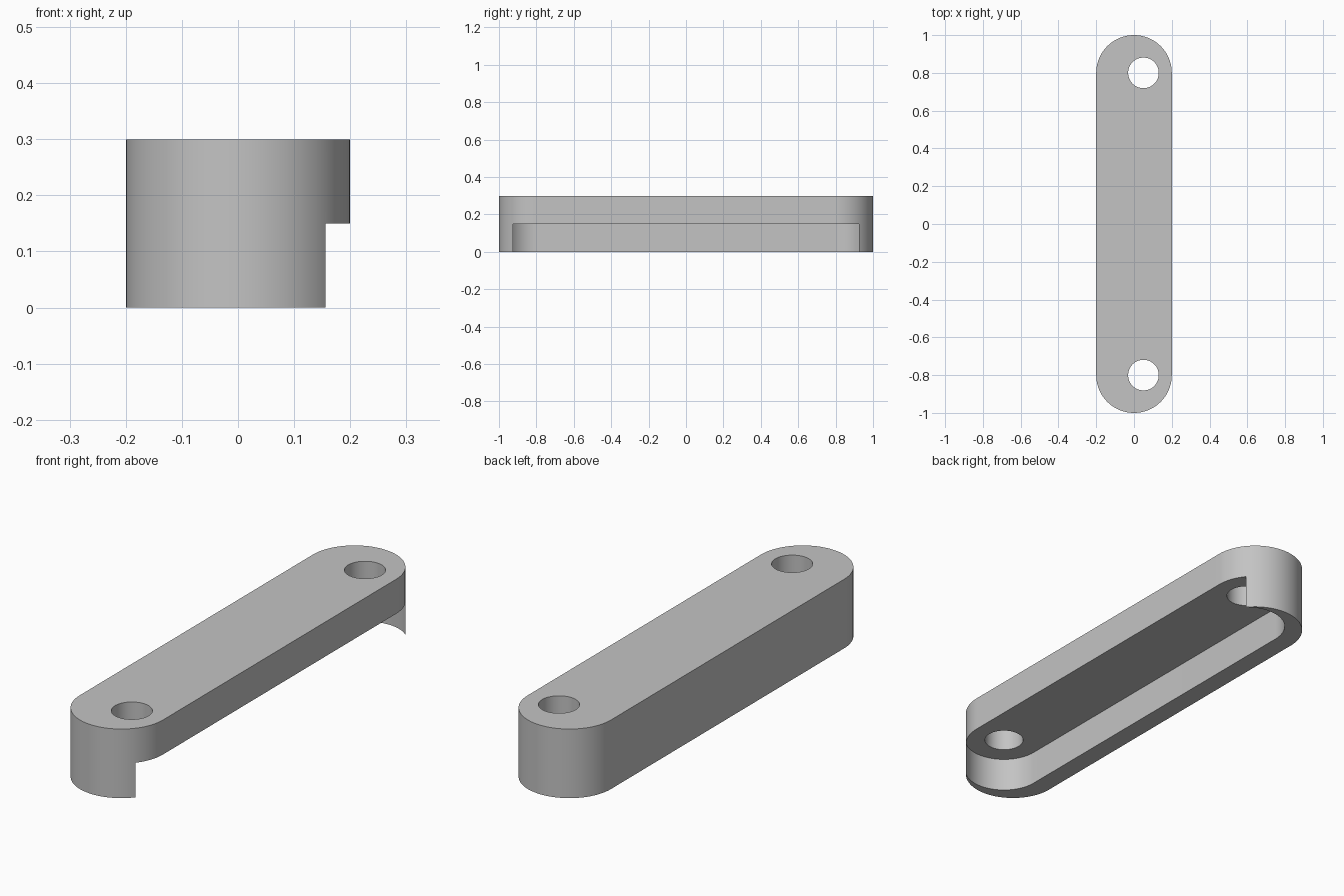
import bpy, bmesh, math

cube = bpy.data.objects.get("Cube")
if cube:
    bpy.data.objects.remove(cube, do_unlink=True)

HALF = 0.8        # distance from the middle to each end centre
SHIFT = 0.05      # sideways offset of the pocket and holes
STEPS = 48        # segments per half circle

grey = bpy.data.materials.new("plain grey")
grey.use_nodes = True
colour = (0.55, 0.55, 0.55, 1)
grey.diffuse_color = colour
grey.node_tree.nodes["Principled BSDF"].inputs["Base Color"].default_value = colour


def slot(name, x, y, half, radius, z0, z1):
    """Upright prism with a round-ended outline; half = 0 gives a cylinder."""
    points = []
    for side in (1, -1):
        for i in range(STEPS + (1 if half else 0)):
            a = math.pi * i / STEPS + (0 if side > 0 else math.pi)
            points.append((x + radius * math.cos(a),
                           y + side * half + radius * math.sin(a), z0))
    bm = bmesh.new()
    face = bm.faces.new([bm.verts.new(p) for p in points])
    new = bmesh.ops.extrude_face_region(bm, geom=[face])["geom"]
    bmesh.ops.translate(bm, vec=(0, 0, z1 - z0),
                        verts=[v for v in new if isinstance(v, bmesh.types.BMVert)])
    bmesh.ops.recalc_face_normals(bm, faces=bm.faces)
    mesh = bpy.data.meshes.new(name)
    bm.to_mesh(mesh)
    bm.free()
    mesh.materials.append(grey)
    obj = bpy.data.objects.new(name, mesh)
    bpy.context.collection.objects.link(obj)
    return obj


# Round-ended bar
bar = slot("link_bar", 0, 0, HALF, 0.2, 0, 0.3)

# Underside pocket, open along one side, and the two pin holes
cutters = [slot("pocket_cutter", SHIFT, 0, HALF, 0.164, -0.1, 0.15)]
for end, sign in (("front", -1), ("back", 1)):
    cutters.append(slot(end + "_hole_cutter", SHIFT, sign * HALF, 0, 0.081, 0.05, 0.4))

bpy.ops.object.select_all(action="DESELECT")
bpy.context.view_layer.objects.active = bar
bar.select_set(True)
for cutter in cutters:
    mod = bar.modifiers.new(cutter.name, "BOOLEAN")
    mod.operation = "DIFFERENCE"
    mod.solver = "EXACT"
    mod.object = cutter
    bpy.ops.object.modifier_apply(modifier=mod.name)
for cutter in cutters:
    bpy.data.objects.remove(cutter, do_unlink=True)

# Smooth round walls, crisp rims
bpy.ops.object.shade_smooth_by_angle(angle=math.radians(30))
